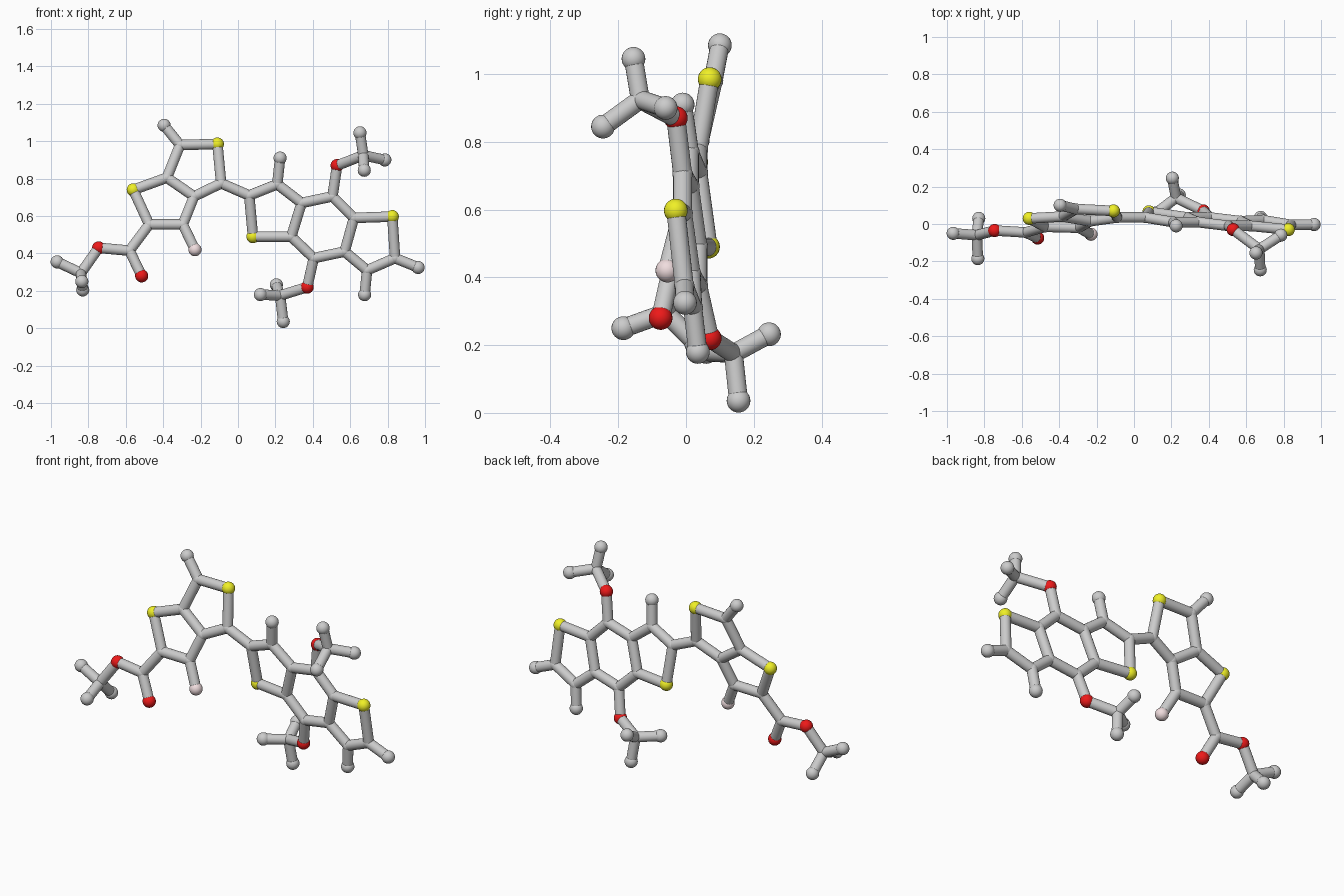
import bpy
import math
from mathutils import Vector

if "Cube" in bpy.data.objects:
    bpy.data.objects.remove(bpy.data.objects["Cube"])

BALL, JOINT, BOND = 0.035, 0.030, 0.028


def material(name, rgb):
    m = bpy.data.materials.new(name)
    m.diffuse_color = (*rgb, 1)
    m.use_nodes = True
    m.node_tree.nodes["Principled BSDF"].inputs["Base Color"].default_value = m.diffuse_color
    return m


MATS = {"S": material("yellow", (0.87, 0.87, 0.02)),
        "O": material("red", (0.85, 0.01, 0.01)),
        "F": material("pink", (0.87, 0.72, 0.73))}
NAMES = {"S": "sulfur_ball", "O": "oxygen_ball", "F": "pink_ball",
         "H": "end_ball", "C": "joint"}

# Left double ring
left_ring = {
    "H1": (-0.395, 0.10, 1.085), "C1": (-0.31, 0.08, 0.98),
    "S1": (-0.11, 0.07, 0.985), "C2": (-0.09, 0.035, 0.775),
    "C3": (-0.235, 0.015, 0.705), "C4": (-0.38, 0.04, 0.805),
    "S2": (-0.56, 0.03, 0.74), "C5": (-0.475, -0.015, 0.555),
    "C6": (-0.295, -0.02, 0.555), "F1": (-0.23, -0.055, 0.42)}
# Left tail
left_tail = {
    "C7": (-0.58, -0.045, 0.415), "O1": (-0.515, -0.075, 0.28),
    "O2": (-0.745, -0.035, 0.43), "C8": (-0.84, -0.06, 0.295),
    "H2": (-0.967, -0.05, 0.355), "H3": (-0.83, 0.03, 0.205),
    "H4": (-0.835, -0.185, 0.25)}
# Right triple ring
right_ring = {
    "Ca": (0.06, 0.035, 0.71), "Cb": (0.21, 0.01, 0.77),
    "Hb": (0.225, -0.01, 0.91), "Cc": (0.34, 0.01, 0.67),
    "Cd": (0.285, 0.035, 0.49), "Sa": (0.08, 0.065, 0.49),
    "Ce": (0.505, -0.01, 0.705), "Cf": (0.62, -0.01, 0.59),
    "Sb": (0.825, -0.03, 0.597), "Cg": (0.84, -0.005, 0.375),
    "Hg": (0.963, -0.003, 0.325), "Ch": (0.69, 0.02, 0.31),
    "Hh": (0.677, 0.035, 0.18), "Ci": (0.57, 0.015, 0.41),
    "Cj": (0.405, 0.035, 0.375)}
# Side arms of the triple ring
arms = {
    "Oa": (0.53, -0.03, 0.87), "Cm": (0.67, -0.135, 0.925),
    "Hm": (0.652, -0.155, 1.045), "Hn": (0.785, -0.06, 0.90),
    "Ho": (0.675, -0.245, 0.845),
    "Ob": (0.37, 0.07, 0.22), "Cp": (0.225, 0.14, 0.175),
    "Hp": (0.12, 0.06, 0.18), "Hq": (0.242, 0.155, 0.036),
    "Hr": (0.205, 0.245, 0.232)}
atoms = {**left_ring, **left_tail, **right_ring, **arms}

# Chains of connected atoms
chains = ["H1 C1 S1 C2 C3 C4 C1", "C4 S2 C5 C6 C3", "C6 F1",
          "C5 C7 O2 C8 H2", "C7 O1", "H3 C8 H4", "C2 Ca Cb Cc Cd Sa Ca",
          "Cb Hb", "Cc Ce Cf Ci Cj Cd", "Cf Sb Cg Ch Ci", "Cg Hg", "Ch Hh",
          "Ce Oa Cm Hm", "Hn Cm Ho", "Cj Ob Cp Hp", "Hq Cp Hr"]


def smooth(ob, name):
    ob.name = name
    bpy.ops.object.shade_smooth_by_angle(angle=math.radians(40))


# Balls
for key, pos in atoms.items():
    kind = key[0]
    bpy.ops.mesh.primitive_uv_sphere_add(
        segments=24, ring_count=16, location=pos,
        radius=JOINT if kind == "C" else BALL)
    ob = bpy.context.object
    smooth(ob, NAMES[kind])
    if kind in MATS:
        ob.data.materials.append(MATS[kind])

# Rods
for chain in chains:
    keys = chain.split()
    for p, q in zip(keys, keys[1:]):
        a, b = Vector(atoms[p]), Vector(atoms[q])
        d = b - a
        bpy.ops.mesh.primitive_cylinder_add(
            vertices=20, radius=BOND, depth=d.length, location=(a + b) / 2,
            rotation=d.to_track_quat("Z", "Y").to_euler())
        smooth(bpy.context.object, "rod")
